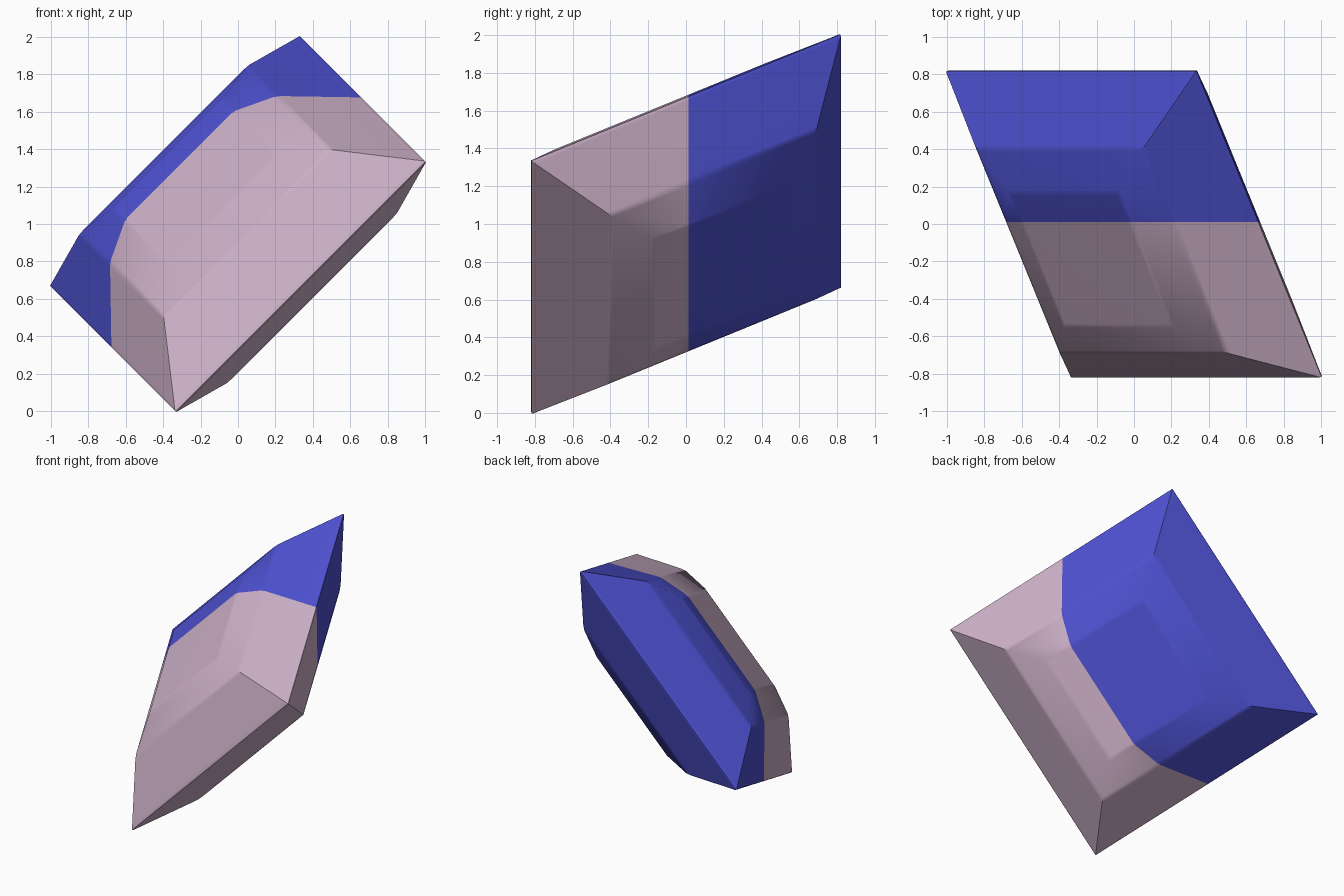
import bpy, bmesh, math
from mathutils import Vector

cube = bpy.data.objects.get("Cube")
if cube:
    bpy.data.objects.remove(cube, do_unlink=True)


def make_material(name, color):
    m = bpy.data.materials.new(name)
    m.use_nodes = True
    m.diffuse_color = color
    m.node_tree.nodes["Principled BSDF"].inputs["Base Color"].default_value = color
    return m


pink = make_material("pale_pink", (0.61, 0.44, 0.58, 1))
blue = make_material("royal_blue", (0.075, 0.082, 0.63, 1))

# Tilted axes of the square body
center = Vector((0, 0, 1))
u = Vector((1, 0, 1)).normalized()
v = Vector((-0.354, 0.866, 0.354)).normalized()
n = u.cross(v)

# Half profile: (half side of the square, height off the middle plane)
half = [(0.395, 0.377), (0.425, 0.371), (0.615, 0.293), (0.645, 0.273),
        (0.932, 0.016), (0.942, 0.008)]
profile = half + [(0.945, 0)] + [(s, -h) for s, h in reversed(half)]

# Faceted pillow: stacked square rings, capped on both sides
bm = bmesh.new()
rings = []
for s, h in profile:
    rings.append([bm.verts.new(center + u * s * a + v * s * b + n * h)
                  for a, b in ((-1, -1), (1, -1), (1, 1), (-1, 1))])
bm.faces.new(rings[0])
bm.faces.new(rings[-1][::-1])
for r0, r1 in zip(rings, rings[1:]):
    for i in range(4):
        j = (i + 1) % 4
        bm.faces.new((r0[i], r1[i], r1[j], r0[j]))
bmesh.ops.recalc_face_normals(bm, faces=bm.faces)

# Two colours, split by an upright plane across the middle
split_y = 0.012
bmesh.ops.bisect_plane(bm, geom=bm.verts[:] + bm.edges[:] + bm.faces[:],
                       plane_co=(0, split_y, 0), plane_no=(0, 1, 0))
for f in bm.faces:
    f.material_index = 1 if f.calc_center_median().y > split_y else 0

mesh = bpy.data.meshes.new("faceted_cushion")
bm.to_mesh(mesh)
bm.free()
mesh.materials.append(pink)
mesh.materials.append(blue)
body = bpy.data.objects.new("faceted_cushion", mesh)
bpy.context.collection.objects.link(body)

# Soft shoulders, crisp hips
bpy.ops.object.select_all(action='DESELECT')
body.select_set(True)
bpy.context.view_layer.objects.active = body
bpy.ops.object.shade_smooth_by_angle(angle=math.radians(40))
wn = body.modifiers.new("weighted_normals", 'WEIGHTED_NORMAL')
wn.keep_sharp = True
